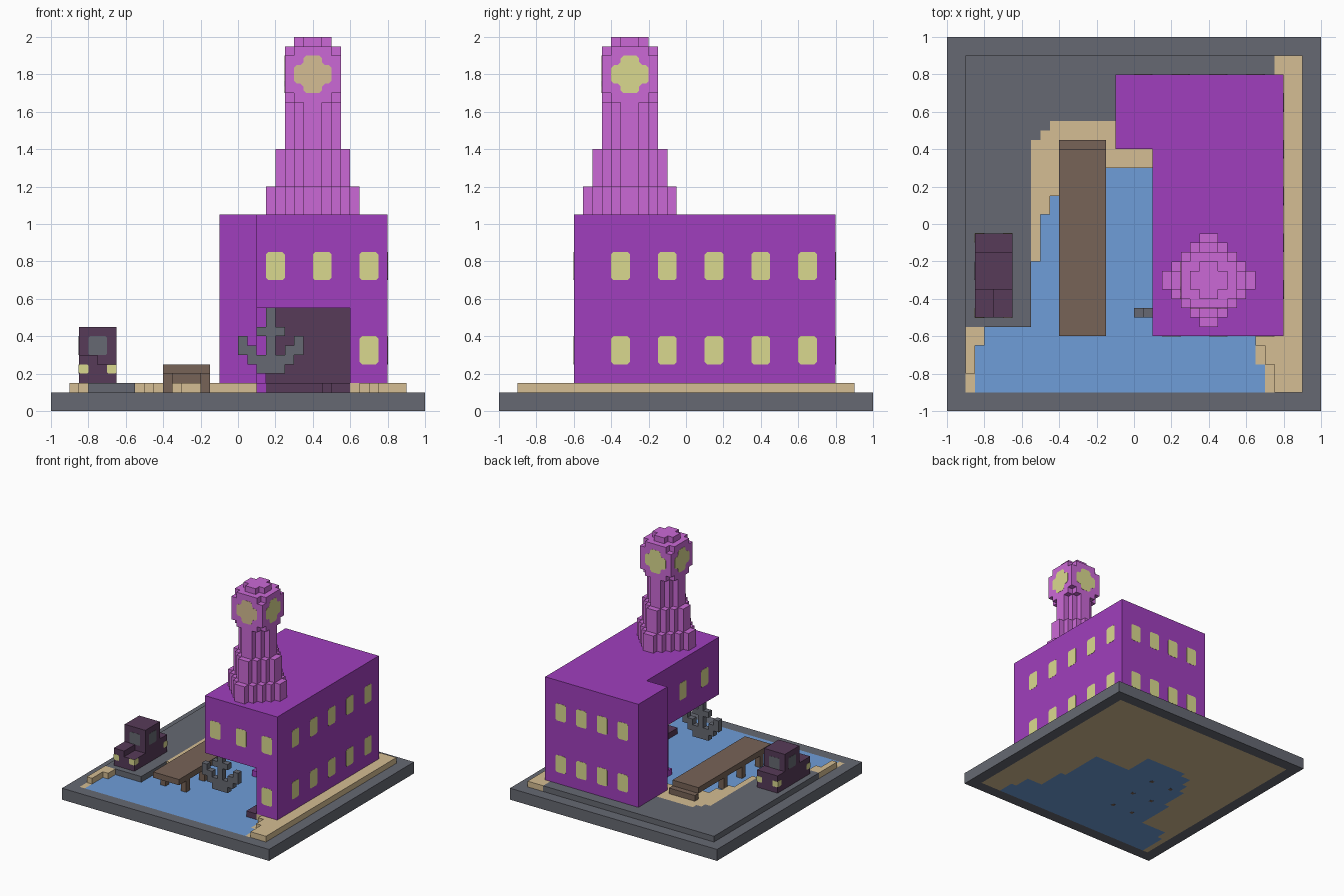
import bpy, bmesh, math
from mathutils import Vector

cube = bpy.data.objects.get("Cube")
if cube:
    bpy.data.objects.remove(cube, do_unlink=True)


def material(name, rgb):
    lin = [((c / 255 + 0.055) / 1.055) ** 2.4 for c in rgb] + [1.0]
    m = bpy.data.materials.new(name)
    m.use_nodes = True
    m.diffuse_color = lin
    bsdf = next(n for n in m.node_tree.nodes if n.type == 'BSDF_PRINCIPLED')
    bsdf.inputs["Base Color"].default_value = lin
    return m


GREY = material("stone grey", (102, 105, 114))
SAND = material("sand", (213, 189, 147))
WATER = material("water blue", (110, 157, 217))
PURPLE = material("wall purple", (160, 63, 189))
LILAC = material("tower lilac", (203, 105, 214))
DARK = material("dark plum", (87, 59, 89))
WOOD = material("dock wood", (119, 99, 87))
GLOW = material("window yellow", (218, 217, 143))


def finish(name, bm, mat):
    bmesh.ops.recalc_face_normals(bm, faces=bm.faces)
    me = bpy.data.meshes.new(name)
    bm.to_mesh(me)
    bm.free()
    me.materials.append(mat)
    ob = bpy.data.objects.new(name, me)
    bpy.context.collection.objects.link(ob)
    return ob


def add_prism(bm, points, offset):
    """Extrude a closed 3D outline by an offset."""
    face = bm.faces.new([bm.verts.new(p) for p in points])
    ext = bmesh.ops.extrude_face_region(bm, geom=[face], use_keep_orig=True)
    verts = [g for g in ext["geom"] if isinstance(g, bmesh.types.BMVert)]
    bmesh.ops.translate(bm, verts=verts, vec=offset)


def prism(name, outline, z0, z1, mat):
    bm = bmesh.new()
    add_prism(bm, [(x, y, z0) for x, y in outline], (0, 0, z1 - z0))
    return finish(name, bm, mat)


def boxes(name, items, mat):
    """Each item is x0, x1, y0, y1, z0, z1."""
    bm = bmesh.new()
    for x0, x1, y0, y1, z0, z1 in items:
        ring = [(x0, y0, z0), (x1, y0, z0), (x1, y1, z0), (x0, y1, z0)]
        add_prism(bm, ring, (0, 0, z1 - z0))
    return finish(name, bm, mat)


def plates(name, shape, centres, normal, mat):
    """Thin plates of a 2D shape on a wall facing the normal."""
    n = Vector(normal)
    u = Vector((0, 0, 1)).cross(n)
    bm = bmesh.new()
    for c in centres:
        add_prism(bm, [Vector(c) + u * a + Vector((0, 0, b)) for a, b in shape], n * 0.0015)
    return finish(name, bm, mat)


def octagon(w, h, cut):
    return [(w, h - cut), (w - cut, h), (cut - w, h), (-w, h - cut),
            (-w, cut - h), (cut - w, -h), (w - cut, -h), (w, cut - h)]


# Ground: frame, land and bay share one shoreline
boxes("base_frame", [(-1, 1, -1, -.9, 0, .1), (-1, 1, .9, 1, 0, .1),
                     (-1, -.9, -.9, .9, 0, .1), (.9, 1, -.9, .9, 0, .1)], GREY)
west = [(-.85, -.65), (-.8, -.65), (-.8, -.55)]
cove = [(-.55, -.2), (-.5, -.2), (-.5, .05), (-.45, .05), (-.45, .15), (-.4, .15),
        (-.4, .25), (-.3, .25), (-.3, .3), (.1, .3)]
inlet = [(.45, .05), (.45, -.35), (.5, -.35), (.5, -.6)]
shore = ([(-.85, -.9)] + west + [(-.55, -.55)] + cove + [(.1, .05)] + inlet
         + [(.65, -.6), (.65, -.75), (.7, -.75), (.7, -.9)])
prism("water", shore, 0, .1, WATER)
prism("land", shore + [(.9, -.9), (.9, .9), (-.9, .9), (-.9, -.9)], 0, .1, SAND)
# Raised beaches, set back a step from the shoreline
prism("beach_corner", [(-.85, -.8)] + west + [(-.9, -.55), (-.9, -.8)], .1, .15, SAND)
bank = [(.65, -.6), (.65, -.65), (.7, -.65), (.7, -.75), (.75, -.75), (.75, -.9)]
quay_edge = [(-.55, .45), (-.5, .45), (-.5, .5), (-.45, .5), (-.45, .55),
             (0, .55), (0, .7), (.75, .7), (.75, .9)]
prism("beach", cove + [(.1, .4), (.6, .4), (.6, -.6)] + bank + [(.9, -.9), (.9, .9)]
      + quay_edge[::-1], .1, .15, SAND)
prism("quay", [(-.9, -.55), (-.55, -.55)] + quay_edge + [(-.9, .9)], .1, .15, GREY)

# Building: L-shaped upper storey over a boat bay open to the front and side
prism("upper_storey", [(-.1, .8), (-.1, .4), (.1, .4), (.1, -.6), (.8, -.6), (.8, .8)],
      .55, 1.05, PURPLE)
prism("lower_storey", [(-.1, .8), (-.1, .4), (.1, .4), (.1, .1), (.15, .1), (.15, .35),
                       (.6, .35), (.6, -.6), (.8, -.6), (.8, .8)], .15, .55, PURPLE)
boxes("bay_wall_foot", [(.1, .15, .05, .4, .1, .15)], PURPLE)
prism("bay_floor", [(.15, .35), (.15, .05)] + inlet + [(.6, -.6), (.6, .35)], .1, .15, DARK)
boxes("bay_lining", [(.15, .6, .342, .35, .15, .55), (.5985, .6, -.6, .342, .15, .55)], DARK)

# Windows
pane = octagon(.05, .075, .012)
LOW, HIGH = .325, .775
plates("front_windows", pane, [(x, -.6, HIGH) for x in (.2, .45, .7)] + [(.7, -.6, LOW)],
       (0, -1, 0), GLOW)
plates("right_windows", pane, [(.8, -.35 + .25 * i, z) for i in range(5) for z in (LOW, HIGH)],
       (1, 0, 0), GLOW)
plates("back_windows", pane, [(.05 + .2 * i, .8, z) for i in range(4) for z in (LOW, HIGH)],
       (0, 1, 0), GLOW)
plates("left_windows", pane, [(.1, y, HIGH) for y in (-.4, -.1, .2)], (-1, 0, 0), GLOW)

# Clock tower: stepped diamond tiers
TX, TY = .4, -.3


def stepped(n):
    """Stepped diamond outline, n steps of 0.05 per quadrant."""
    quad = []
    for i in range(n):
        quad += [(.05 * (n - i), .05 * i), (.05 * (n - i), .05 * (i + 1))]
    pts = []
    for k in range(4):
        c, s = round(math.cos(k * math.pi / 2)), round(math.sin(k * math.pi / 2))
        pts += [(TX + c * x - s * y, TY + s * x + c * y) for x, y in quad]
    return [p for i, p in enumerate(pts) if (Vector(p) - Vector(pts[i - 1])).length > 1e-4]


for i, (n, z0, z1) in enumerate([(5, 1.05, 1.2), (4, 1.2, 1.4), (3, 1.4, 1.65), (2, 1.95, 2.0)]):
    prism("tower_cap" if i == 3 else f"tower_tier_{i + 1}", stepped(n), z0, z1, LILAC)
r, q = .15, .1
cross = [(r, -q), (r, q), (q, q), (q, r), (-q, r), (-q, q),
         (-r, q), (-r, -q), (-q, -q), (-q, -r), (q, -r), (q, -q)]
cross = [(TX + x, TY + y) for x, y in cross]
prism("clock_head_bottom", cross, 1.65, 1.7, LILAC)
prism("clock_head_top", cross, 1.9, 1.95, LILAC)
boxes("clock_head", [(TX - r, TX + r, TY - r, TY + r, 1.7, 1.9)], LILAC)
quad = [(.1, .035), (.085, .05), (.065, .05), (.05, .065), (.05, .085), (.035, .1)]
dial = quad + [(-y, x) for x, y in quad] + [(-x, -y) for x, y in quad] + [(y, -x) for x, y in quad]
for side, n, mat in [("front", (0, -1, 0), SAND), ("right", (1, 0, 0), GLOW),
                     ("back", (0, 1, 0), GLOW), ("left", (-1, 0, 0), GLOW)]:
    plates(f"clock_dial_{side}", dial, [(TX + r * n[0], TY + r * n[1], 1.8)], n, mat)

# Anchor hanging in the bay mouth
AX = .175
cells = [(-.025, .025, .2, .55), (-.075, .075, .4, .45), (-.075, -.025, .2, .3), (.025, .075, .2, .3)]
for s in (-1, 1):
    for a, b, z0, z1 in [(.075, .125, .25, .35), (.125, .175, .3, .4)]:
        cells.append((min(s * a, s * b), max(s * a, s * b), z0, z1))
boxes("anchor", [(AX + a, AX + b, -.5, -.45, z0, z1) for a, b, z0, z1 in cells], GREY)

# Dock with a step and paired piles that narrow under water
boxes("dock_deck", [(-.4, -.15, -.6, .4, .2, .25), (-.4, -.15, .4, .45, .15, .2)], WOOD)
spots = [(x, y) for x in (-.375, -.175) for y in (-.475, -.225, .025)]
for name, w, z0, z1 in [("dock_piles", .025, .1, .2), ("dock_pile_feet", .015, -.001, .1)]:
    boxes(name, [(x - w, x + w, y - w, y + w, z0, z1) for x, y in spots], WOOD)

# Truck: body, split hood, cab, glass and corner lamps
boxes("truck_body", [(-.85, -.65, -.35, -.05, .15, .3)], DARK)
boxes("truck_hood", [(-.85, -.75, -.5, -.35, .15, .3), (-.75, -.65, -.5, -.35, .15, .25)], DARK)
boxes("truck_cab", [(-.85, -.65, -.35, -.15, .3, .45)], DARK)
glass = octagon(.05, .05, .008)
for side, c, n in [("front", (-.75, -.35, .35), (0, -1, 0)), ("back", (-.75, -.15, .35), (0, 1, 0)),
                   ("left", (-.85, -.25, .35), (-1, 0, 0)), ("right", (-.65, -.25, .35), (1, 0, 0))]:
    plates(f"truck_window_{side}", glass, [c], n, GREY)
lamp = octagon(.025, .025, .006)
for side, y, n in [("front", -.5, -1), ("back", -.05, 1)]:
    plates(f"truck_lamps_{side}", lamp, [(x, y, .225) for x in (-.825, -.675)], (0, n, 0), GLOW)
for side, x, n in [("left", -.85, -1), ("right", -.65, 1)]:
    plates(f"truck_lamps_{side}", lamp, [(x, y, .225) for y in (-.475, -.075)], (n, 0, 0), GLOW)
